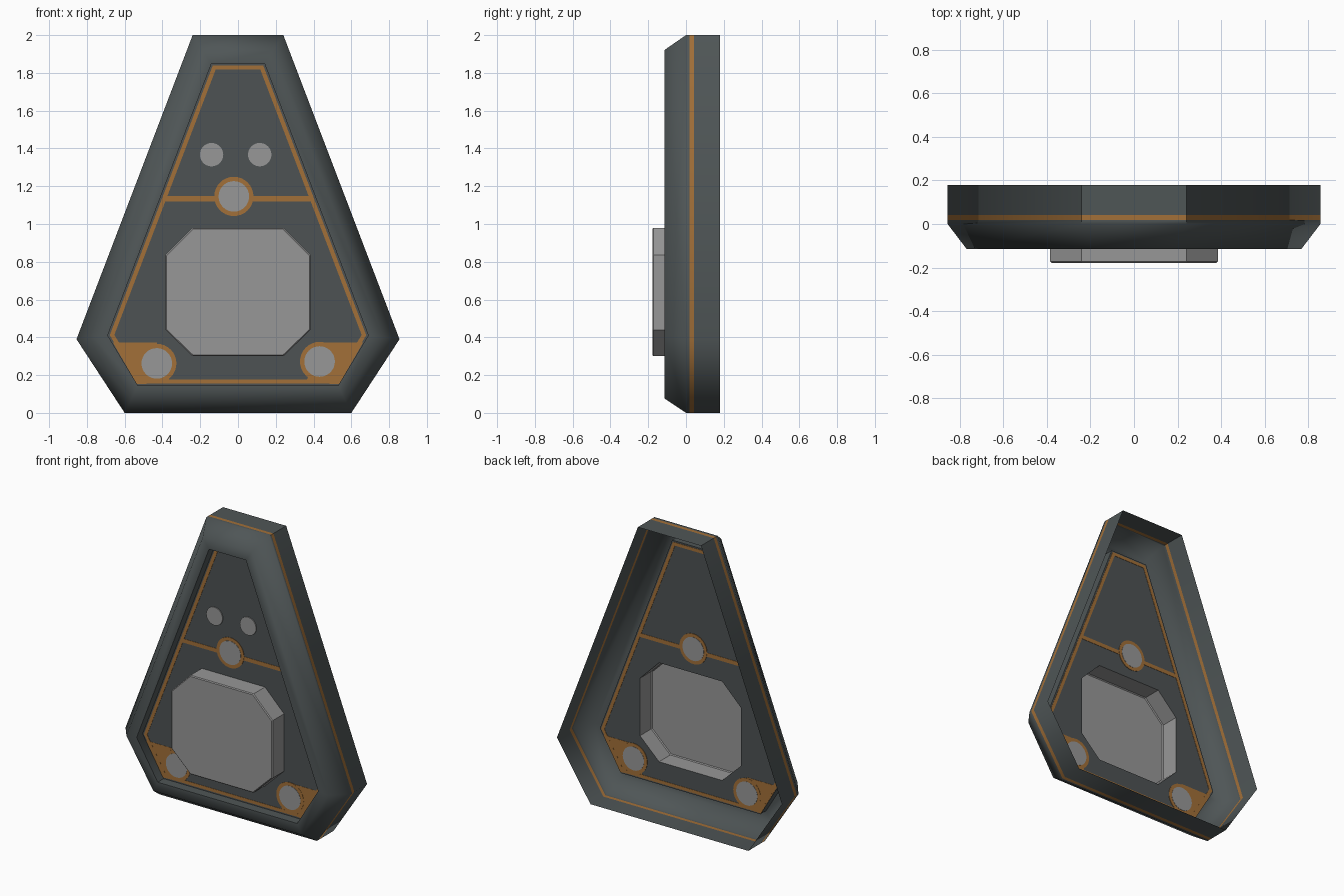
import bpy, bmesh, math
from mathutils import Vector

if "Cube" in bpy.data.objects:
    bpy.data.objects.remove(bpy.data.objects["Cube"])


def material(name, rgb):
    m = bpy.data.materials.new(name)
    m.diffuse_color = (*rgb, 1)
    m.use_nodes = True
    m.node_tree.nodes["Principled BSDF"].inputs["Base Color"].default_value = m.diffuse_color
    return m


DARK = material("dark slate", (0.078, 0.092, 0.094))
PANEL = material("panel slate", (0.075, 0.085, 0.088))
ORANGE = material("burnt orange", (0.36, 0.16, 0.04))
GREY = material("light grey", (0.31, 0.31, 0.31))


def finish(bm, name, mats):
    me = bpy.data.meshes.new(name)
    bm.to_mesh(me)
    bm.free()
    for m in mats:
        me.materials.append(m)
    ob = bpy.data.objects.new(name, me)
    bpy.context.collection.objects.link(ob)
    return ob


def mirrored(half):
    return half + [(-x, z) for x, z in reversed(half)]


def loop(bm, pts, y):
    return [bm.verts.new((x, y, z)) for x, z in pts]


def band(bm, a, b, mat=0):
    n = len(a)
    for i in range(n):
        f = bm.faces.new((a[i], a[(i + 1) % n], b[(i + 1) % n], b[i]))
        f.material_index = mat


def inset(pts, d):
    # move every side of a convex counter-clockwise outline inward
    out, n = [], len(pts)
    for i in range(n):
        p, q, r = (Vector(pts[j % n]) for j in (i - 1, i, i + 1))
        e1, e2 = (q - p).normalized(), (r - q).normalized()
        n1, n2 = Vector((-e1.y, e1.x)), Vector((-e2.y, e2.x))
        o = q + (n1 + n2) * d / (1 + n1.dot(n2))
        out.append((o.x, o.y))
    return out


def plate(name, pts, y, t, mat, hole=None):
    # thin plate centred on y, optionally with an inner outline
    bm = bmesh.new()
    a, b = loop(bm, pts, y - t), loop(bm, pts, y + t)
    band(bm, b, a)
    if hole:
        c, d = loop(bm, hole, y - t), loop(bm, hole, y + t)
        band(bm, a, c)
        band(bm, d, b)
        band(bm, c, d)
    else:
        bm.faces.new(a)
        bm.faces.new(b[::-1])
    bmesh.ops.recalc_face_normals(bm, faces=bm.faces)
    return finish(bm, name, [mat])


def circle(x, z, r, n=32):
    return [(x + r * math.cos(i * math.tau / n), z + r * math.sin(i * math.tau / n))
            for i in range(n)]


outer = mirrored([(0.6, 0), (0.855, 0.39), (0.24, 2.0)])
inner = mirrored([(0.53, 0.145), (0.69, 0.41), (0.14, 1.85)])
rim = [(a + (c - a) * 0.53, b + (d - b) * 0.53) for (a, b), (c, d) in zip(outer, inner)]
PY = -0.05   # depth of the recessed panel

# open-backed frame shell with an orange stripe round its side
bm = bmesh.new()
stages = [(outer, 0.18), (outer, 0.042), (outer, 0.018), (outer, 0.0),
          (rim, -0.115), (inner, -0.115), (inner, PY)]
loops = [loop(bm, p, y) for p, y in stages]
for i in range(len(loops) - 1):
    band(bm, loops[i], loops[i + 1], 1 if i == 1 else 0)
bmesh.ops.recalc_face_normals(bm, faces=bm.faces)
if next(f for f in bm.faces).normal.dot(next(f for f in bm.faces).calc_center_median() - Vector((0, 0, 1))) < 0:
    bmesh.ops.reverse_faces(bm, faces=bm.faces)
frame = finish(bm, "frame_shell", [DARK, ORANGE])
# the front bevel shades smoothly into the rim
bpy.context.view_layer.objects.active = frame
frame.select_set(True)
bpy.ops.object.shade_smooth_by_angle(angle=math.radians(58))

# screen outline: rectangle with cut corners
screen = [(0.24, 0.3), (0.385, 0.44), (0.385, 0.835), (0.24, 0.98)]
screen = mirrored(screen)

# recessed panel with the screen opening
bm = bmesh.new()
edges = []
for pts in (inner, screen):
    vs = loop(bm, pts, PY)
    edges += [bm.edges.new((vs[i], vs[(i + 1) % len(vs)])) for i in range(len(vs))]
bmesh.ops.triangle_fill(bm, edges=edges, use_beauty=True, normal=(0, -1, 0))
for f in bm.faces:
    if f.normal.y > 0:
        f.normal_flip()
finish(bm, "recessed_panel", [PANEL])

# raised screen, hollow at the back, with a small edge chamfer
bm = bmesh.new()
s = [loop(bm, screen, PY), loop(bm, screen, -0.172), loop(bm, inset(screen, 0.006), -0.178)]
band(bm, s[0], s[1])
band(bm, s[1], s[2])
bm.faces.new(s[2])
bmesh.ops.recalc_face_normals(bm, faces=bm.faces)
if max(bm.faces, key=lambda f: f.calc_area()).normal.y > 0:
    bmesh.ops.reverse_faces(bm, faces=bm.faces)
finish(bm, "screen", [GREY])

# orange border line and crossbar
plate("panel_border", inset(inner, 0.01), PY, 0.002, ORANGE, inset(inner, 0.032))
plate("crossbar", [(-0.4, 1.12), (0.4, 1.12), (0.39, 1.147), (-0.39, 1.147)], PY, 0.002, ORANGE)

# orange lower corners
corner = [(0.36, 0.16), (0.535, 0.152), (0.662, 0.372), (0.43, 0.372)]
for side, name in ((1, "right"), (-1, "left")):
    plate(name + "_corner", [(x * side, z) for x, z in corner][::side], PY, 0.0015, ORANGE)

# round ports: orange surround with a grey centre
for name, x, z in (("middle", -0.022, 1.146), ("left", -0.43, 0.262), ("right", 0.432, 0.272)):
    plate(name + "_port_surround", circle(x, z, 0.104), PY, 0.003, ORANGE)
    plate(name + "_port", circle(x, z, 0.081), PY, 0.0045, GREY)

# two small lamps on the front only
for name, x in (("left", -0.14), ("right", 0.115)):
    plate(name + "_lamp", circle(x, 1.367, 0.062), PY - 0.004, 0.003, GREY)
